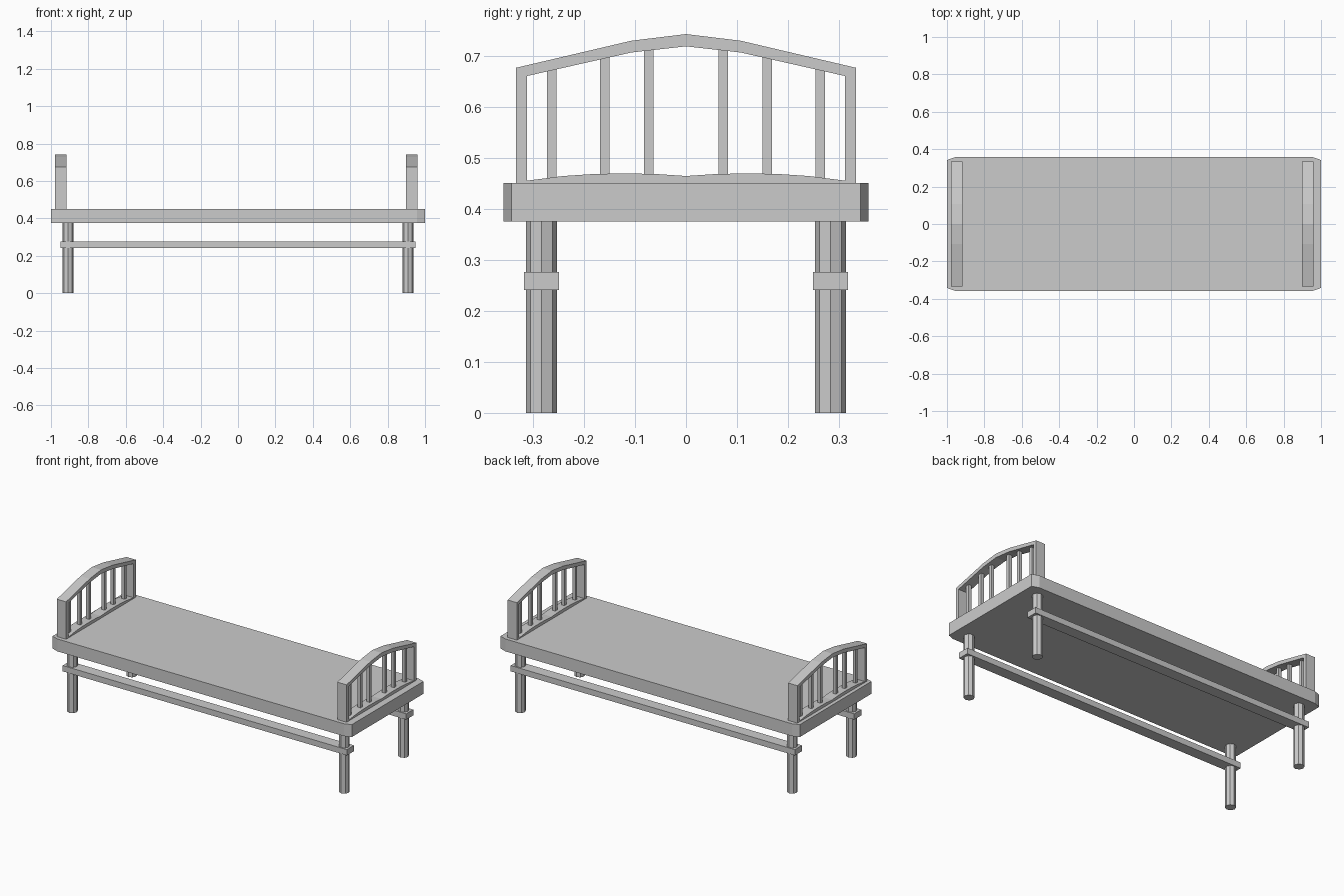
import bpy, bmesh
from math import cos, sin, pi

if "Cube" in bpy.data.objects:
    bpy.data.objects.remove(bpy.data.objects["Cube"])


def prism(name, pts, place, lo, hi):
    """Extrude a 2D outline; place(u, v, w) maps it into space."""
    bm = bmesh.new()
    face = bm.faces.new([bm.verts.new(place(u, v, lo)) for u, v in pts])
    top = bmesh.ops.extrude_face_region(bm, geom=[face])["geom"]
    shift = place(0, 0, hi) - place(0, 0, lo)
    bmesh.ops.translate(bm, vec=shift, verts=[g for g in top if isinstance(g, bmesh.types.BMVert)])
    bmesh.ops.recalc_face_normals(bm, faces=bm.faces)
    me = bpy.data.meshes.new(name)
    bm.to_mesh(me)
    bm.free()
    ob = bpy.data.objects.new(name, me)
    bpy.context.collection.objects.link(ob)
    return ob


from mathutils import Vector
upright = lambda u, v, w: Vector((u, v, w))   # outline in xy, extruded up z
endways = lambda u, v, w: Vector((w, u, v))   # outline in yz, extruded along x


def rect(cx, cy, hx, hy):
    return [(cx - hx, cy - hy), (cx + hx, cy - hy), (cx + hx, cy + hy), (cx - hx, cy + hy)]


def mirrored(half):
    """Complete a left-to-centre profile with its right half."""
    return half + [(-y, z) for y, z in reversed(half[:-1])]


# Bed slab with clipped corners
X, Y, cx, cy = 1.0, 0.357, 0.042, 0.015
prism("bed_base", [(-X, -Y + cy), (-X + cx, -Y), (X - cx, -Y), (X, -Y + cy),
                   (X, Y - cy), (X - cx, Y), (-X + cx, Y), (-X, Y - cy)],
      upright, 0.375, 0.45)

# Octagonal legs and lengthwise rails
for sy, side in ((-1, "front"), (1, "back")):
    for sx, end in ((-1, "left"), (1, "right")):
        ring = [(sx * 0.909 + 0.03 * cos(i * pi / 4), sy * 0.283 + 0.03 * sin(i * pi / 4))
                for i in range(8)]
        prism(f"{side}_{end}_leg", ring, upright, 0, 0.375)
    prism(f"{side}_rail", rect(sy * 0.283, 0.2585, 0.034, 0.0175), endways, -0.95, 0.95)

# Arched end boards: outer outline, window opening with wavy sill
outer = mirrored([(-0.333, 0.45), (-0.333, 0.676), (-0.107, 0.729), (0, 0.742)])
arch = mirrored([(-0.311, 0.66), (-0.107, 0.706), (0, 0.718)])
sill = mirrored([(-0.311, 0.455), (-0.24, 0.464), (-0.18, 0.468), (-0.12, 0.469),
                 (-0.06, 0.468), (0, 0.464)])
for name, x in (("headboard", -0.947), ("footboard", 0.928)):
    lo, hi = x - 0.031, x + 0.031
    frame = prism(name + "_frame", outer, endways, lo, hi)
    cutter = prism(name + "_cutter", arch + sill[::-1], endways, lo - 0.05, hi + 0.05)
    cutter.hide_render = True
    cutter.hide_set(True)
    mod = frame.modifiers.new("opening", "BOOLEAN")
    mod.operation = "DIFFERENCE"
    mod.solver = "EXACT"
    mod.object = cutter
    # Square spindles
    for y, top in ((0.263, 0.675), (0.159, 0.698), (0.073, 0.713)):
        for s, side in ((-1, "front"), (1, "back")):
            prism(f"{name}_{side}_spindle", rect(x, s * y, 0.01, 0.0092), upright, 0.455, top)
